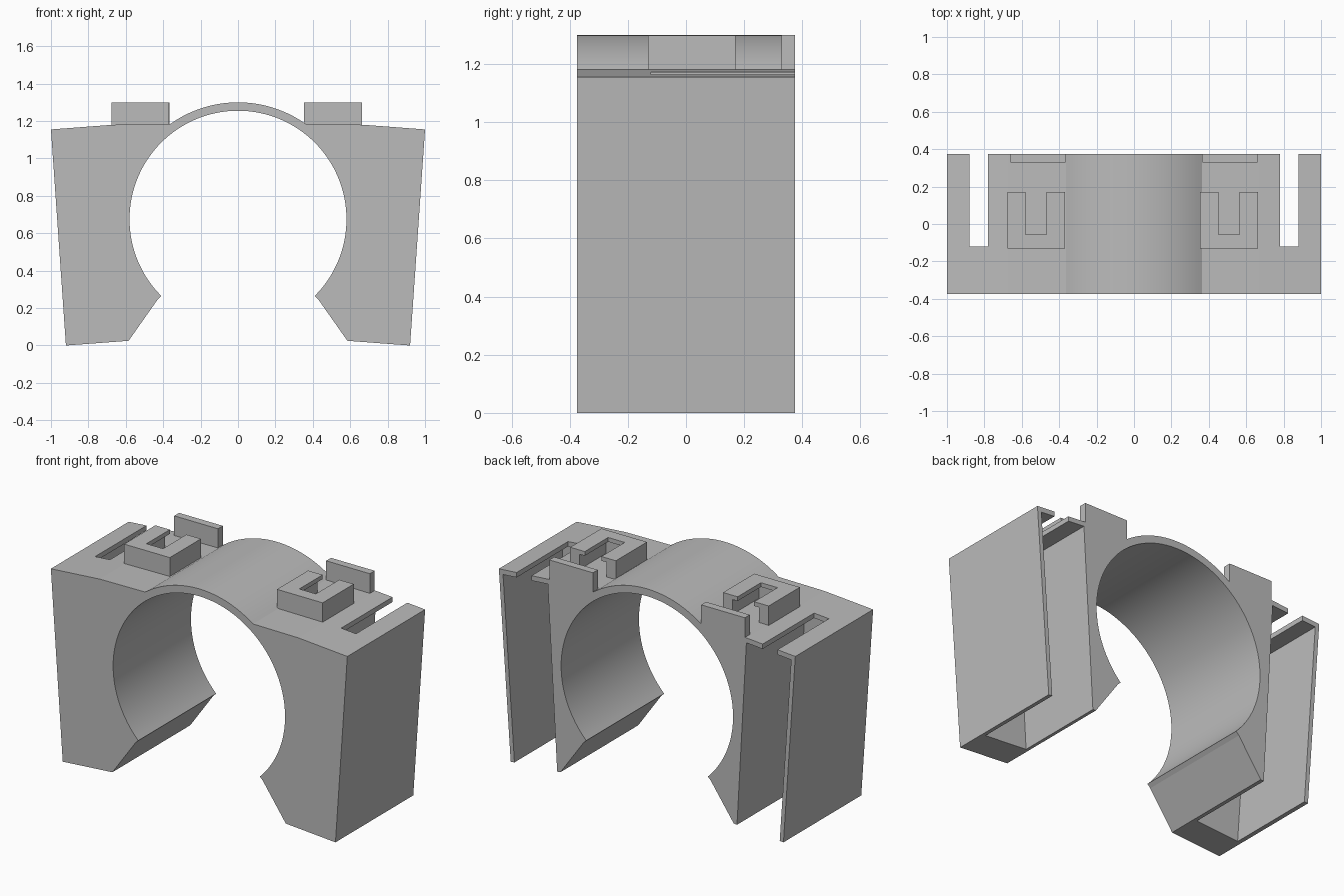
import bpy, bmesh
from math import radians, sin, cos

cube = bpy.data.objects.get("Cube")
if cube:
    bpy.data.objects.remove(cube, do_unlink=True)

grey = bpy.data.materials.new("plain grey")
grey.use_nodes = True
tone = (0.5, 0.5, 0.5, 1)
grey.diffuse_color = tone
grey.node_tree.nodes["Principled BSDF"].inputs["Base Color"].default_value = tone


def prism(name, outline, y0, y1):
    """Extrude an x-z outline from y0 to y1."""
    bm = bmesh.new()
    face = bm.faces.new([bm.verts.new((x, y0, z)) for x, z in outline])
    moved = bmesh.ops.extrude_face_region(bm, geom=[face])["geom"]
    verts = [v for v in moved if isinstance(v, bmesh.types.BMVert)]
    bmesh.ops.translate(bm, verts=verts, vec=(0, y1 - y0, 0))
    bmesh.ops.recalc_face_normals(bm, faces=bm.faces)
    mesh = bpy.data.meshes.new(name)
    bm.to_mesh(mesh)
    bm.free()
    mesh.materials.append(grey)
    obj = bpy.data.objects.new(name, mesh)
    bpy.context.collection.objects.link(obj)
    return obj


def box(name, x0, x1, y0, y1, z0, z1):
    return prism(name, [(x0, z0), (x1, z0), (x1, z1), (x0, z1)], y0, y1)


def select(obj):
    bpy.ops.object.select_all(action="DESELECT")
    obj.select_set(True)
    bpy.context.view_layer.objects.active = obj


def cut(obj, cutter):
    select(obj)
    mod = obj.modifiers.new("cut", "BOOLEAN")
    mod.operation = "DIFFERENCE"
    mod.solver = "EXACT"
    mod.object = cutter
    bpy.ops.object.modifier_apply(modifier=mod.name)
    bpy.data.objects.remove(cutter, do_unlink=True)


def arc(radius, start, end, steps):
    angles = [radians(start + (end - start) * i / steps) for i in range(steps + 1)]
    return [(radius * cos(a), 0.675 + radius * sin(a)) for a in angles]


# Body: thin arch between two legs, open at the bottom
outer = arc(0.625, 90, 54.4, 13) + [(0.67, 1.18), (1, 1.155), (0.92, 0), (0.585, 0.025), (0.43, 0.245)]
inner = arc(0.58, -45, 90, 48)
half = outer + inner
mirrored = [(-x, z) for x, z in half]
outline = half + mirrored[::-1][1:-1]
body = prism("body", outline, -0.375, 0.375)

# Hollow in each leg, open at back and bottom, with a narrow slot in its roof
for s in (-1, 1):
    hollow = [(0.603, -0.04), (0.892, -0.04), (0.972, 1.127), (0.67, 1.15)]
    cut(body, prism("hollow_cutter", [(s * x, z) for x, z in hollow], -0.19, 0.5))
    xs = sorted((s * 0.78, s * 0.88))
    cut(body, box("slot_cutter", *xs, -0.12, 0.5, 1, 1.4))
select(body)
bpy.ops.object.shade_smooth_by_angle(angle=radians(3.5))

# Notched blocks and back tabs on top of each leg
for side, mid in (("right", -0.523), ("left", 0.508)):
    block = box(side + "_notched_block", mid - 0.154, mid + 0.154, -0.13, 0.17, 1.172, 1.298)
    cut(block, box("notch_cutter", mid - 0.056, mid + 0.056, -0.055, 0.3, 1.18, 1.4))
    cut(block, box("undercut_cutter", mid - 0.09, mid + 0.09, -0.085, 0.3, 1.18, 1.272))
for side, s in (("right", -1), ("left", 1)):
    xs = sorted((s * 0.365, s * 0.66))
    box(side + "_back_tab", *xs, 0.328, 0.375, 1.172, 1.3)
